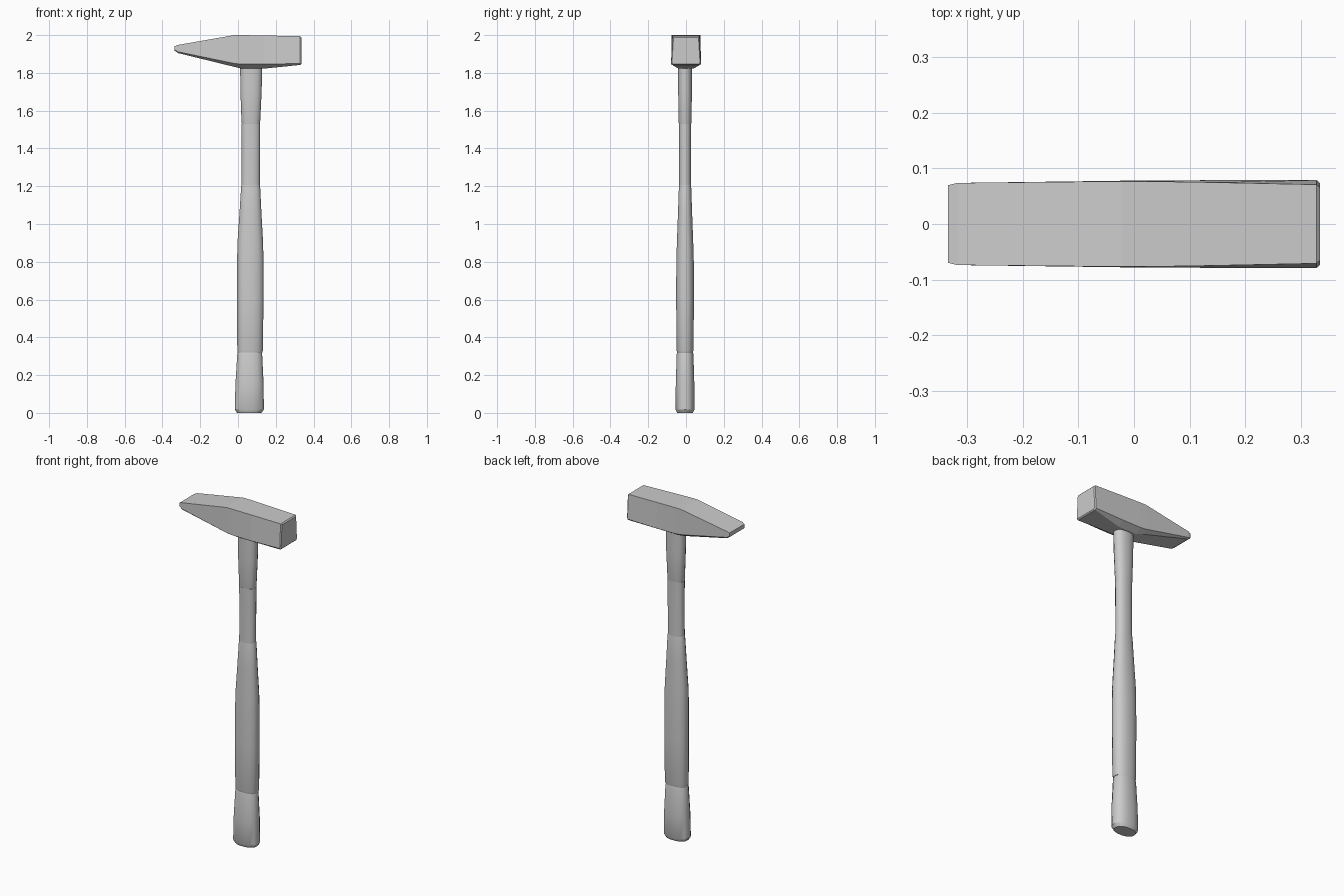
import bpy, bmesh, math

if "Cube" in bpy.data.objects:
    bpy.data.objects.remove(bpy.data.objects["Cube"])


def loft(name, rings, smooth=None):
    """Skin a list of equal-length point rings and cap both ends."""
    bm = bmesh.new()
    loops = [[bm.verts.new(p) for p in ring] for ring in rings]
    n = len(loops[0])
    for a, b in zip(loops, loops[1:]):
        for i in range(n):
            j = (i + 1) % n
            bm.faces.new((a[i], a[j], b[j], b[i]))
    bm.faces.new(loops[0])
    bm.faces.new(loops[-1])
    bmesh.ops.recalc_face_normals(bm, faces=bm.faces)
    mesh = bpy.data.meshes.new(name)
    bm.to_mesh(mesh)
    bm.free()
    obj = bpy.data.objects.new(name, mesh)
    bpy.context.collection.objects.link(obj)
    if smooth:
        bpy.context.view_layer.objects.active = obj
        obj.select_set(True)
        bpy.ops.object.shade_smooth_by_angle(angle=math.radians(smooth))
        obj.select_set(False)
    return obj


def oval(z, cx, rx, ry, sides=16, cy=-0.005):
    """Slightly squared oval for the handle."""
    ring = []
    for i in range(sides):
        t = 2 * math.pi * (i + 0.5) / sides
        c, s = math.cos(t), math.sin(t)
        ring.append((cx + rx * math.copysign(abs(c) ** 0.85, c),
                     cy + ry * math.copysign(abs(s) ** 0.85, s), z))
    return ring


def head_section(x, top, top_w, side, side_w, low, low_w):
    """Box section with a tapered underside."""
    half = [(top_w, top), (side_w, side), (low_w, low)]
    pts = half + [(-y, z) for y, z in reversed(half)]
    return [(x, y, z) for y, z in pts]


# Head: thin peen on the left, square striking face on the right
loft("hammer_head", [
    head_section(-0.335, 1.941, 0.070, 1.922, 0.070, 1.917, 0.067),
    head_section(-0.318, 1.948, 0.074, 1.912, 0.074, 1.905, 0.068),
    head_section(-0.02, 2.000, 0.077, 1.850, 0.078, 1.832, 0.050),
    head_section(0.02, 2.000, 0.077, 1.846, 0.078, 1.823, 0.040),
    head_section(0.14, 1.998, 0.075, 1.846, 0.079, 1.823, 0.040),
    head_section(0.329, 1.994, 0.071, 1.850, 0.079, 1.842, 0.072),
    head_section(0.335, 1.988, 0.066, 1.856, 0.074, 1.848, 0.068),
])

# Handle parts: z, centre x, half width in x, half width in y
handle_parts = {
    "handle_butt": [(0.0, 0.06, 0.066, 0.042), (0.018, 0.06, 0.078, 0.051),
                    (0.15, 0.061, 0.076, 0.050), (0.31, 0.062, 0.067, 0.045),
                    (0.325, 0.062, 0.062, 0.041)],
    "handle_grip": [(0.318, 0.063, 0.066, 0.042), (0.33, 0.064, 0.069, 0.045),
                    (0.60, 0.065, 0.071, 0.048), (0.80, 0.065, 0.071, 0.047),
                    (0.90, 0.065, 0.069, 0.044), (1.06, 0.066, 0.059, 0.038),
                    (1.20, 0.067, 0.051, 0.033), (1.21, 0.067, 0.048, 0.031)],
    "handle_neck": [(1.20, 0.067, 0.049, 0.032), (1.40, 0.068, 0.049, 0.032),
                    (1.53, 0.068, 0.050, 0.033)],
    "handle_shank": [(1.52, 0.068, 0.046, 0.031), (1.535, 0.068, 0.050, 0.034),
                     (1.70, 0.069, 0.057, 0.037), (1.86, 0.070, 0.060, 0.037)],
}
for name, stations in handle_parts.items():
    loft(name, [oval(*s) for s in stations], smooth=30)
